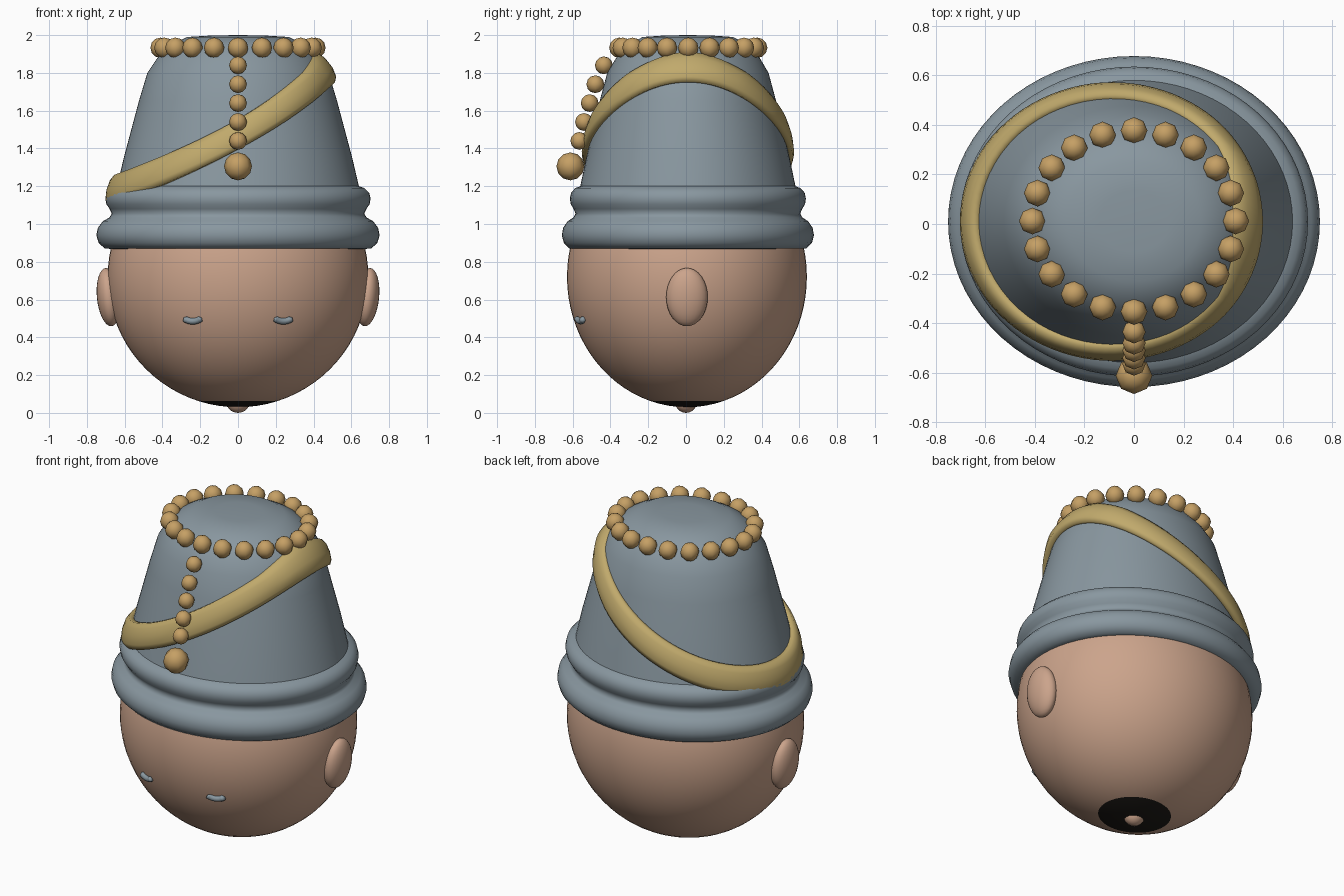
import bpy, bmesh, math
from mathutils import Vector

if "Cube" in bpy.data.objects:
    bpy.data.objects.remove(bpy.data.objects["Cube"])

CY = 0.01      # y centre of the hat
RATIO = 0.89   # depth / width of the hat


def material(name, rgb):
    m = bpy.data.materials.new(name)
    m.diffuse_color = (*rgb, 1)
    m.use_nodes = True
    m.node_tree.nodes["Principled BSDF"].inputs["Base Color"].default_value = m.diffuse_color
    return m


SKIN = material("skin", (0.60, 0.37, 0.26))
CLOTH = material("blue grey cloth", (0.25, 0.31, 0.35))
GOLD = material("gold trim", (0.53, 0.40, 0.15))
BEAD = material("amber bead", (0.56, 0.35, 0.13))
DARK = material("dark base", (0.012, 0.010, 0.008))


def mesh_object(name, bm, mat, smooth=True):
    bmesh.ops.recalc_face_normals(bm, faces=bm.faces)
    for f in bm.faces:
        f.smooth = smooth
    me = bpy.data.meshes.new(name)
    bm.to_mesh(me)
    bm.free()
    me.materials.append(mat)
    ob = bpy.data.objects.new(name, me)
    bpy.context.collection.objects.link(ob)
    return ob


def ellipsoid(name, loc, radii, mat, seg=32, rings=20, tilt=0.0):
    bm = bmesh.new()
    bmesh.ops.create_uvsphere(bm, u_segments=seg, v_segments=rings, radius=1)
    bmesh.ops.scale(bm, vec=radii, verts=bm.verts)
    ob = mesh_object(name, bm, mat)
    ob.location = loc
    ob.rotation_euler = (0, tilt, 0)
    return ob


def loft(name, rows, mat, close_rows=False):
    """Skin a grid of rings; every ring is a closed loop of points."""
    bm = bmesh.new()
    grid = [[bm.verts.new(p) for p in row] for row in rows]
    n = len(grid[0])
    for i in range(len(grid) if close_rows else len(grid) - 1):
        a, b = grid[i], grid[(i + 1) % len(grid)]
        for j in range(n):
            k = (j + 1) % n
            bm.faces.new((a[j], a[k], b[k], b[j]))
    bmesh.ops.remove_doubles(bm, verts=bm.verts, dist=1e-5)
    return mesh_object(name, bm, mat)


def around(r, z, n=72):
    return [(r * math.cos(math.tau * k / n),
             CY + RATIO * r * math.sin(math.tau * k / n), z) for k in range(n)]


# Head with a dark patch underneath
head = ellipsoid("head", (0, 0.005, 0.72), (0.69, 0.635, 0.69), SKIN, 64, 40)
head.data.materials.append(DARK)
for p in head.data.polygons:
    if p.center.z < -0.95 * 0.69:
        p.material_index = 1
ellipsoid("neck_nub", (0, 0, 0.065), (0.065, 0.06, 0.065), SKIN, 16, 12)

# Ears and closed eyes
for side, s in (("left", -1), ("right", 1)):
    ellipsoid(side + "_ear", (s * 0.685, 0.005, 0.613), (0.062, 0.11, 0.155),
              SKIN, 24, 16, tilt=s * 0.1)
    rows = []
    for i in range(11):
        a = math.radians(200 + 14 * i)
        x = s * 0.24 + 0.05 * math.cos(a)
        z = 0.515 + 0.03 * math.sin(a)
        y = 0.005 - 0.635 * math.sqrt(1 - (x / 0.69) ** 2 - ((z - 0.72) / 0.69) ** 2)
        t = Vector((-0.05 * math.sin(a), 0, 0.03 * math.cos(a))).normalized()
        nrm = Vector((-t.z, 0, t.x))
        c = Vector((x, y - 0.008, z))
        r = 0.0 if i in (0, 10) else 0.017
        rows.append([c + r * (nrm * math.cos(math.tau * k / 8)
                              + Vector((0, 1, 0)) * math.sin(math.tau * k / 8))
                     for k in range(8)])
    loft(side + "_eye", rows, CLOTH)

# Hat: rolled double brim, tapering crown and softly domed top
brim = [(0.58, 0.90), (0.66, 0.868), (0.705, 0.87), (0.738, 0.90), (0.75, 0.94),
        (0.742, 0.98), (0.715, 1.015), (0.68, 1.035), (0.668, 1.055), (0.68, 1.08),
        (0.697, 1.105), (0.702, 1.135), (0.695, 1.165), (0.67, 1.19), (0.64, 1.20)]
crown = [(0.64, 1.20), (0.605, 1.35), (0.565, 1.50), (0.525, 1.65), (0.48, 1.80),
         (0.43, 1.875), (0.37, 1.94), (0.27, 1.99), (0.14, 1.998), (0, 2.0)]
loft("hat_brim", [around(r, z) for r, z in brim], CLOTH)
loft("hat_crown", [around(r, z) for r, z in crown], CLOTH)


def crown_radius(z):
    z = max(z, 1.0)
    for (r0, z0), (r1, z1) in zip(crown, crown[1:]):
        if z <= z1:
            return r0 + (r1 - r0) * (z - z0) / (z1 - z0)
    return 0


# Slanting gold band that hugs the crown
section = [(-0.08, -0.02), (-0.08, 0.018), (-0.05, 0.034), (0, 0.04),
           (0.05, 0.034), (0.08, 0.018), (0.08, -0.02)]
rows = []
for k in range(96):
    a = math.tau * k / 96
    zc = 1.505 + 0.325 * math.cos(a) - 0.03 * math.sin(a) ** 2
    extra = 0.006 * (1 - math.cos(a))
    row = []
    for dz, out in section:
        r = crown_radius(zc + dz) + out + extra
        row.append((r * math.cos(a), CY + RATIO * r * math.sin(a), zc + dz))
    rows.append(row)
loft("gold_band", rows, GOLD, close_rows=True)


# Ring of beads round the top, and a hanging string with a large end bead
def bead(name, loc, r):
    ellipsoid(name, loc, (r, r, r), BEAD, 8, 6)


for k in range(20):
    a = math.tau * k / 20
    bead("ring_bead", (0.41 * math.cos(a), 0.012 + 0.365 * math.sin(a), 1.933), 0.054)
for y, z in ((-0.435, 1.84), (-0.48, 1.74), (-0.51, 1.64), (-0.54, 1.54), (-0.565, 1.44)):
    bead("string_bead", (0, y, z), 0.047)
bead("end_bead", (0, -0.612, 1.305), 0.074)
